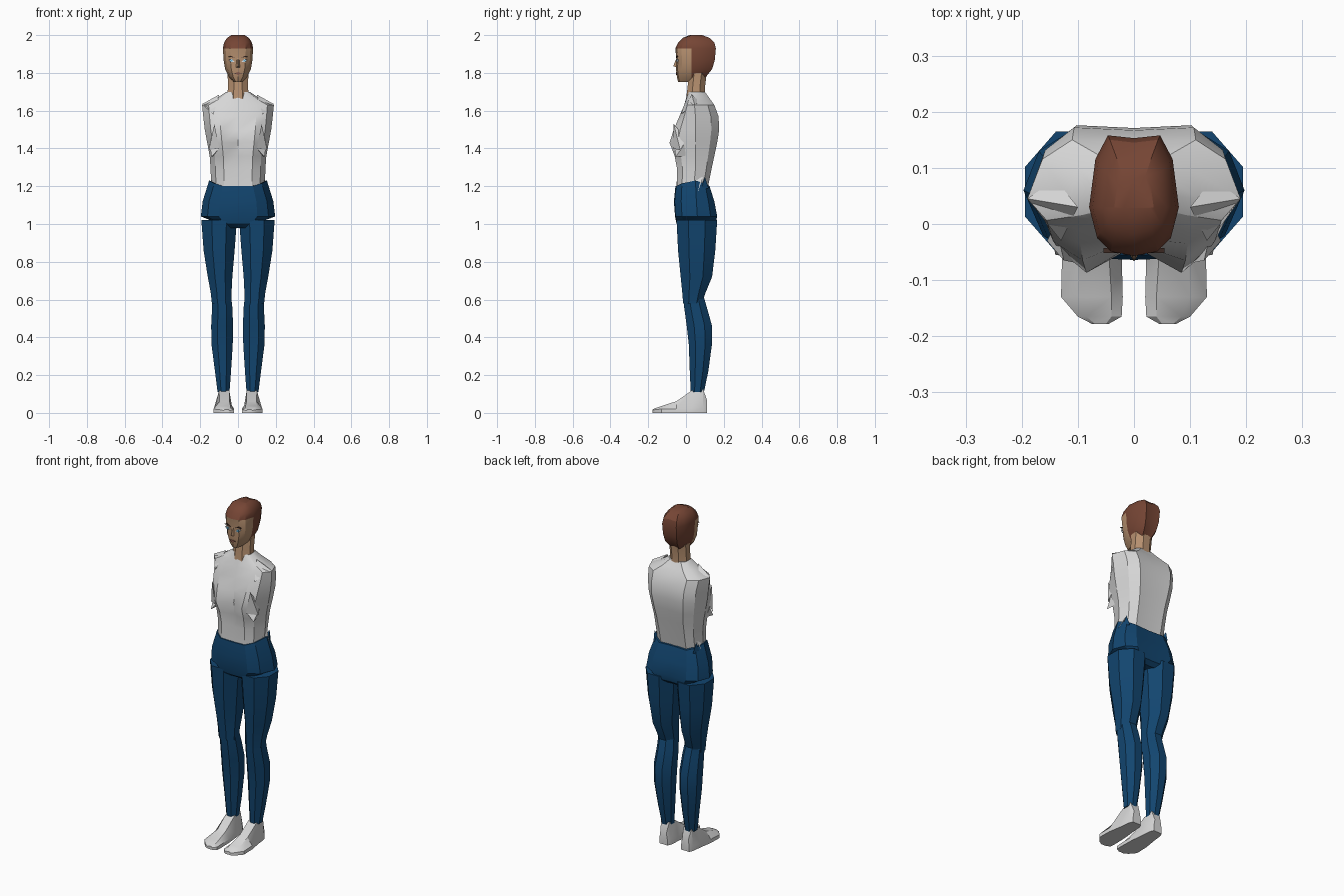
import bpy, bmesh, math
from mathutils import Vector

cube = bpy.data.objects.get("Cube")
if cube:
    bpy.data.objects.remove(cube, do_unlink=True)


def material(name, red, green, blue):
    mat = bpy.data.materials.new(name)
    mat.use_nodes = True
    mat.diffuse_color = (red, green, blue, 1)
    shader = next(n for n in mat.node_tree.nodes if n.type == 'BSDF_PRINCIPLED')
    shader.inputs["Base Color"].default_value = (red, green, blue, 1)
    shader.inputs["Roughness"].default_value = .8
    return mat


white = material("white cloth", .68, .68, .68)
denim = material("blue denim", .006, .06, .16)
skin = material("tan skin", .47, .28, .16)
hair = material("brown hair", .18, .06, .035)
eye_blue = material("eye blue", .12, .42, .65)
eye_white = material("eye white", .75, .78, .8)
dark = material("dark brown", .05, .025, .018)
lip = material("lip brown", .25, .1, .07)


def finish(name, bm, mats, rule=None, smooth=True):
    """Turn a bmesh into a named, coloured and shaded object."""
    bmesh.ops.recalc_face_normals(bm, faces=bm.faces)
    if rule:
        for face in bm.faces:
            face.material_index = rule(face.calc_center_median())
    mesh = bpy.data.meshes.new(name)
    bm.to_mesh(mesh)
    bm.free()
    for mat in mats:
        mesh.materials.append(mat)
    obj = bpy.data.objects.new(name, mesh)
    bpy.context.collection.objects.link(obj)
    if smooth:
        bpy.ops.object.select_all(action='DESELECT')
        obj.select_set(True)
        bpy.context.view_layer.objects.active = obj
        bpy.ops.object.shade_smooth_by_angle(angle=math.radians(28))
    return obj


def loft(name, rings, mats, rule=None):
    """Skin a closed body through rings with equal point counts."""
    bm = bmesh.new()
    loops = [[bm.verts.new(p) for p in ring] for ring in rings]
    count = len(loops[0])
    for low, high in zip(loops, loops[1:]):
        for i in range(count):
            j = (i + 1) % count
            bm.faces.new((low[i], low[j], high[j], high[i]))
    bm.faces.new(loops[0])
    bm.faces.new(loops[-1])
    return finish(name, bm, mats, rule)


def body_ring(z, width, centre, front, side, back, side_lift=0):
    """Mirrored body section, from the front centre round to the back."""
    half = [(0, centre, 0), (.52, front, 0),
            (.82, front + .3 * (side - front), .5), (1, side, 1),
            (.86, back - .33 * (back - side), .5), (.58, back, 0),
            (0, back - .005, 0)]
    right = [Vector((width * u, y, z + side_lift * s)) for u, y, s in half]
    left = [Vector((-p.x, p.y, p.z)) for p in reversed(right[1:-1])]
    return right + left


def limb_ring(side, z, x0, x1, y0, y1, sides=8):
    """Squarish rounded limb section inside the given bounds."""
    ring = []
    for i in range(sides):
        a = math.tau * (i + .5) / sides
        c, s = math.cos(a) / math.cos(math.pi / sides), math.sin(a) / math.cos(math.pi / sides)
        ring.append(Vector((side * ((x0 + x1) / 2 + c * (x1 - x0) / 2),
                            (y0 + y1) / 2 + s * (y1 - y0) / 2, z)))
    return ring


def plate(name, outline, front, depth, mat, side=1):
    """Thin facial detail standing on the face, outlined in x and z."""
    bm = bmesh.new()
    near = [bm.verts.new((side * x, front, z)) for x, z in outline]
    far = [bm.verts.new((side * x, front + depth, z)) for x, z in outline]
    bm.faces.new(near)
    bm.faces.new(far)
    for i in range(len(near)):
        j = (i + 1) % len(near)
        bm.faces.new((near[i], near[j], far[j], far[i]))
    return finish(name, bm, [mat], smooth=False)


def spike(name, points, mat, side):
    """Small faceted tetrahedron for the torn cloth edges."""
    bm = bmesh.new()
    for x, y, z in points:
        bm.verts.new((side * x, y, z))
    bmesh.ops.convex_hull(bm, input=bm.verts)
    return finish(name, bm, [mat], smooth=False)


# Sleeveless shirt
loft("shirt", [body_ring(*r) for r in (
    (1.19, .142, -.05, -.048, .04, .115),
    (1.29, .145, -.045, -.047, .05, .135),
    (1.36, .15, -.038, -.06, .05, .15),
    (1.43, .163, -.04, -.087, .05, .165),
    (1.5, .176, -.035, -.065, .05, .176),
    (1.57, .184, -.025, -.035, .05, .172),
    (1.63, .19, -.01, -.01, .045, .15),
    (1.665, .115, .0, .003, .045, .125),
    (1.7, .062, .01, .015, .05, .1))], [white])

# Hips, with the waistband rising at the sides
loft("hips", [body_ring(*r) for r in (
    (.98, .08, -.02, -.02, .05, .13),
    (1.0, .14, -.05, -.045, .05, .155, .02),
    (1.04, .197, -.058, -.056, .06, .165),
    (1.12, .187, -.064, -.06, .055, .15),
    (1.2, .153, -.056, -.052, .05, .125, .03))], [denim])

# Neck
loft("neck", [limb_ring(1, *r) for r in (
    (1.66, -.06, .06, .0, .105),
    (1.72, -.053, .053, .008, .1),
    (1.8, -.055, .055, .015, .11))], [skin])


# Head: hair above the hairline and behind the cheeks
def head_ring(z, width, front, back):
    return body_ring(z, width, front, front + .008, .03, back)


loft("head", [head_ring(*r) for r in (
    (1.753, .025, -.042, .045), (1.778, .048, -.048, .105),
    (1.82, .068, -.053, .138), (1.865, .076, -.05, .152),
    (1.93, .08, -.057, .158), (1.96, .074, -.042, .15),
    (1.985, .058, -.018, .125), (2.0, .035, .02, .085))],
    [skin, hair], lambda c: int(c.z > 1.93 or (c.y > .04 and c.z > 1.76)))

# Nose and mouth
bm = bmesh.new()
for p in ((-.005, -.05, 1.88), (.005, -.05, 1.88), (-.012, -.048, 1.828),
          (.012, -.048, 1.828), (0, -.067, 1.836)):
    bm.verts.new(p)
bmesh.ops.convex_hull(bm, input=bm.verts)
finish("nose", bm, [skin], smooth=False)
plate("mouth", [(-.019, 1.798), (0, 1.804), (.019, 1.798), (0, 1.789)],
      -.054, .009, lip)

for side, word in ((1, "left"), (-1, "right")):
    # Eyes and brows
    plate(word + "_eye", [(.018, 1.859), (.032, 1.873), (.05, 1.871), (.038, 1.857)],
          -.05, .009, eye_white, side)
    plate(word + "_iris", [(.028, 1.859), (.028, 1.871), (.04, 1.872), (.04, 1.859)],
          -.052, .009, eye_blue, side)
    plate(word + "_brow", [(.014, 1.878), (.036, 1.89), (.054, 1.884), (.036, 1.884)],
          -.052, .009, dark, side)

    # Trouser legs
    loft(word + "_thigh", [limb_ring(side, *r) for r in (
        (.58, .036, .138, -.015, .085),
        (.64, .034, .145, -.02, .105),
        (.72, .03, .16, -.028, .138),
        (.86, .018, .182, -.042, .155),
        (1.02, .006, .194, -.05, .165))], [denim])
    loft(word + "_calf", [limb_ring(side, *r) for r in (
        (.11, .045, .108, .025, .095),
        (.22, .037, .122, .02, .118),
        (.36, .028, .14, .015, .137),
        (.46, .026, .142, .004, .138),
        (.56, .03, .137, -.01, .11),
        (.63, .038, .137, -.012, .09))], [denim])

    # Shoe: sections from the toe back to the heel
    shoe = []
    for y, x0, x1, in_top, out_top, rim, top in (
            (-.178, .045, .075, .05, .07, .012, .018),
            (-.165, .022, .1, .04, .085, .018, .024),
            (-.13, .02, .13, .04, .1, .02, .036),
            (-.05, .022, .128, .045, .098, .022, .062),
            (.03, .03, .115, .046, .1, .025, .118),
            (.09, .035, .108, .047, .1, .03, .128),
            (.11, .045, .098, .052, .092, .03, .07)):
        shoe.append([Vector((side * x, y, z)) for x, z in (
            (x0, 0), (x1, 0), (x1, rim), (out_top, top), (in_top, top), (x0, rim))])
    loft(word + "_shoe", shoe, [white])

    # Torn armhole and waist edges
    spike(word + "_armhole_fold", [(.1, -.07, 1.4), (.155, -.03, 1.39),
                                   (.125, -.065, 1.53), (.14, .0, 1.45)], white, side)
    spike(word + "_underarm_fold", [(.14, -.055, 1.355), (.1, -.06, 1.4),
                                    (.15, -.01, 1.42), (.13, .0, 1.36)], white, side)
    spike(word + "_shoulder_fold", [(.19, .045, 1.635), (.1, .03, 1.685),
                                    (.13, -.03, 1.58), (.14, .08, 1.64)], white, side)
    spike(word + "_shirt_hem", [(.14, .03, 1.23), (.13, .09, 1.25),
                                (.164, .065, 1.175), (.12, .06, 1.22)], white, side)
    spike(word + "_waist_tip", [(.15, .08, 1.18), (.13, .12, 1.19),
                                (.137, .1, 1.25), (.11, .08, 1.2)], denim, side)
